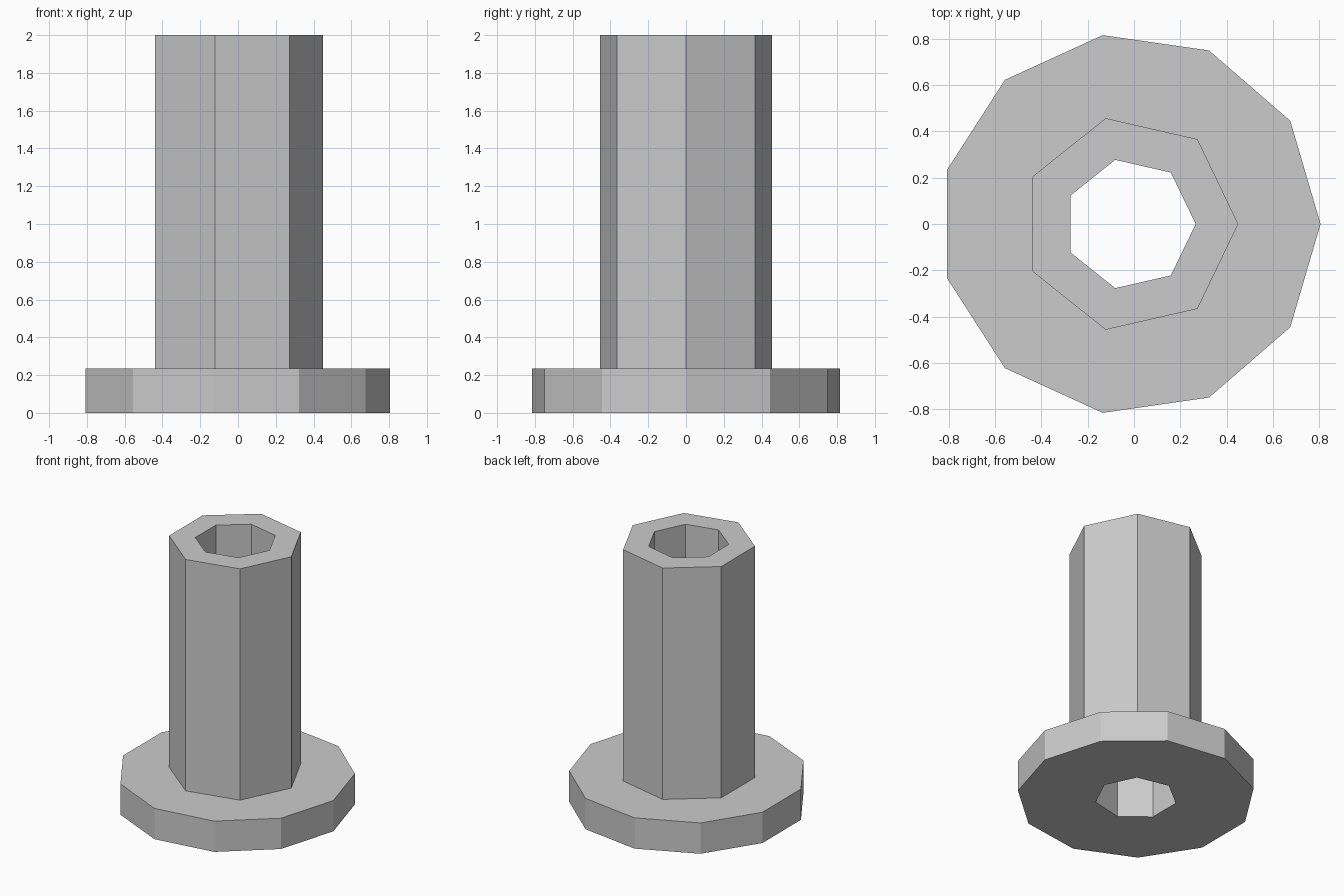
import bpy, bmesh, math
from mathutils import Vector

cube = bpy.data.objects.get("Cube")
if cube:
    bpy.data.objects.remove(cube, do_unlink=True)

CENTRE_X = -0.018
BORE = (7, 0.284)          # sides, radius of the through hole
FLANGE_TOP = 0.235

grey = bpy.data.materials.new("plain_grey")
grey.use_nodes = True
colour = (0.6, 0.6, 0.6, 1)
grey.diffuse_color = colour
grey.node_tree.nodes["Principled BSDF"].inputs["Base Color"].default_value = colour


def polygon_loop(bm, sides, radius, z):
    """Closed ring of edges with its first corner on +x."""
    verts = []
    for i in range(sides):
        a = math.tau * i / sides
        verts.append(bm.verts.new((CENTRE_X + radius * math.cos(a), radius * math.sin(a), z)))
    return [bm.edges.new((verts[i - 1], verts[i])) for i in range(sides)]


def bored_prism(name, sides, radius, z0, z1):
    """Upright prism with the bore running through it."""
    bm = bmesh.new()
    edges = polygon_loop(bm, sides, radius, z0) + polygon_loop(bm, *BORE, z0)
    bmesh.ops.triangle_fill(bm, edges=edges, use_beauty=True, normal=Vector((0, 0, -1)))
    result = bmesh.ops.extrude_face_region(bm, geom=bm.faces[:], use_keep_orig=True)
    top = [g for g in result["geom"] if isinstance(g, bmesh.types.BMVert)]
    bmesh.ops.translate(bm, verts=top, vec=(0, 0, z1 - z0))
    bmesh.ops.recalc_face_normals(bm, faces=bm.faces[:])
    mesh = bpy.data.meshes.new(name)
    bm.to_mesh(mesh)
    bm.free()
    mesh.materials.append(grey)
    obj = bpy.data.objects.new(name, mesh)
    bpy.context.collection.objects.link(obj)
    return obj


# Wide base flange and the tall tube standing on it
bored_prism("base_flange", 11, 0.823, 0, FLANGE_TOP)
bored_prism("upright_tube", 7, 0.468, FLANGE_TOP, 2)
